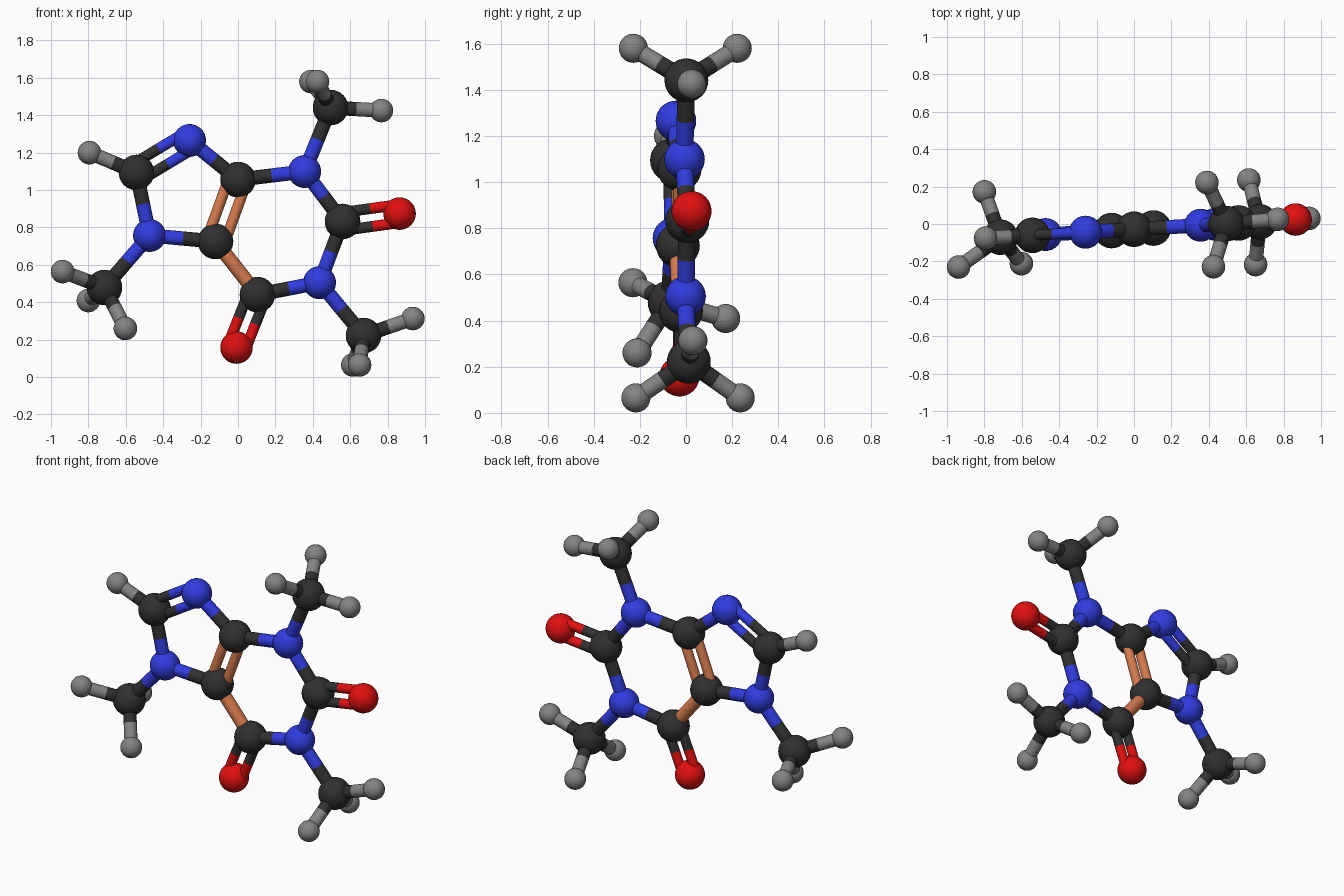
import bpy
from mathutils import Vector

if "Cube" in bpy.data.objects:
    bpy.data.objects.remove(bpy.data.objects["Cube"])


def material(name, rgb):
    m = bpy.data.materials.new(name)
    m.diffuse_color = (*rgb, 1)
    m.use_nodes = True
    m.node_tree.nodes["Principled BSDF"].inputs["Base Color"].default_value = m.diffuse_color
    return m


MATS = {
    "C": material("charcoal", (0.03, 0.03, 0.03)),
    "N": material("blue", (0.03, 0.045, 0.74)),
    "O": material("red", (0.75, 0.005, 0.005)),
    "H": material("grey", (0.23, 0.23, 0.23)),
    "core": material("copper", (0.68, 0.2, 0.075)),
}
NAMES = {"C": "carbon", "N": "nitrogen", "O": "oxygen", "H": "hydrogen"}
RADIUS = {"C": 0.095, "N": 0.088, "O": 0.087, "H": 0.063}


def plane(x, z):
    """Point on the slightly turned plane of the rings."""
    return Vector((x, -0.028 + 0.06 * x, z))


NORMAL = Vector((0.06, -1, 0)).normalized()

# Ring atoms, oxygens and methyl carbons, all in one plane
atoms = {
    "N_left": plane(-0.473, 0.757), "C_left": plane(-0.543, 1.094),
    "N_top": plane(-0.259, 1.265), "C_upper": plane(0.0, 1.056),
    "C_lower": plane(-0.12, 0.725), "N_upper": plane(0.356, 1.099),
    "C_right": plane(0.559, 0.832), "O_right": plane(0.864, 0.874),
    "N_lower": plane(0.436, 0.505), "C_bottom": plane(0.104, 0.441),
    "O_bottom": plane(-0.008, 0.158), "H_left": plane(-0.794, 1.2),
    "C_methyl_top": plane(0.495, 1.441),
    "C_methyl_right": plane(0.671, 0.222),
    "C_methyl_left": plane(-0.714, 0.479),
}
bonds = [
    ("N_left", "C_left"), ("N_top", "C_upper"), ("C_upper", "N_upper"),
    ("N_upper", "C_right"), ("C_right", "N_lower"), ("N_lower", "C_bottom"),
    ("C_lower", "N_left"), ("C_left", "H_left"), ("N_upper", "C_methyl_top"),
    ("N_lower", "C_methyl_right"), ("N_left", "C_methyl_left"),
    ("C_bottom", "C_lower"),
]
double_bonds = [("C_left", "N_top"), ("C_upper", "C_lower"),
                ("C_right", "O_right"), ("C_bottom", "O_bottom")]

# Three hydrogens on each methyl carbon
methyl = {
    "top": [(0.767, 0.025, 1.425), (0.39, 0.222, 1.58), (0.425, -0.228, 1.58)],
    "right": [(0.935, 0.03, 0.313), (0.614, 0.235, 0.065), (0.65, -0.217, 0.065)],
    "left": [(-0.938, -0.23, 0.564), (-0.80, 0.172, 0.409), (-0.602, -0.212, 0.26)],
}
for side, points in methyl.items():
    for i, p in enumerate(points):
        key = f"H_{side}_{i + 1}"
        atoms[key] = Vector(p)
        bonds.append((f"C_methyl_{side}", key))


def finish(name, mat):
    o = bpy.context.object
    o.name = name
    o.data.materials.append(mat)
    bpy.ops.object.shade_smooth_by_angle()


def rod(name, a, b, r, mat):
    d = b - a
    bpy.ops.mesh.primitive_cylinder_add(
        vertices=24, radius=r, depth=d.length, location=(a + b) / 2,
        rotation=d.to_track_quat("Z", "Y").to_euler())
    finish(name, mat)


def bond(a, b, r, shift=Vector()):
    """One rod for carbon pairs, otherwise two halves coloured by atom."""
    pa, pb = atoms[a] + shift, atoms[b] + shift
    name = f"bond_{a}_{b}"
    if a[0] == b[0]:
        rod(name, pa, pb, r, MATS["core"])
    else:
        mid = (pa + pb) / 2
        rod(name + "_start", pa, mid, r, MATS[a[0]])
        rod(name + "_end", mid, pb, r, MATS[b[0]])


# Atoms
for key, pos in atoms.items():
    bpy.ops.mesh.primitive_uv_sphere_add(
        segments=32, ring_count=16, radius=RADIUS[key[0]], location=pos)
    finish(NAMES[key[0]] + key[1:], MATS[key[0]])

# Single bonds
for a, b in bonds:
    bond(a, b, 0.038)

# Double bonds: two thin rods side by side in the ring plane
for a, b in double_bonds:
    side = (atoms[b] - atoms[a]).cross(NORMAL).normalized() * 0.048
    for s in (-1, 1):
        bond(a, b, 0.029, side * s)
